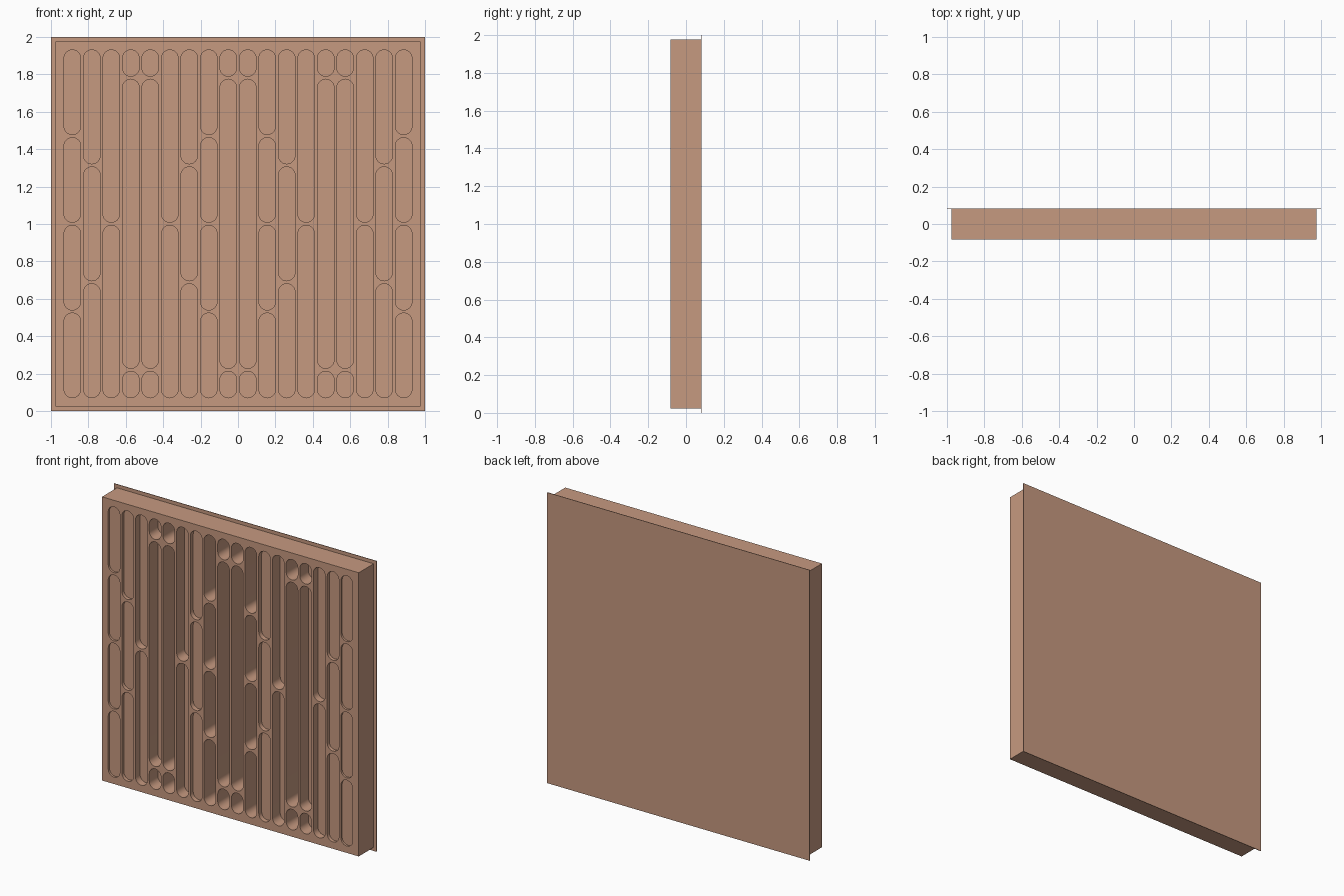
import bpy, bmesh, math

if "Cube" in bpy.data.objects:
    bpy.data.objects.remove(bpy.data.objects["Cube"])

# One flat colour for the whole panel
wood = bpy.data.materials.new("tan_wood")
wood.diffuse_color = (0.565, 0.32, 0.216, 1)
wood.use_nodes = True
wood.node_tree.nodes["Principled BSDF"].inputs["Base Color"].default_value = wood.diffuse_color

HALF_DEPTH = 0.083
PITCH = 0.1042
RADIUS = 0.0445
LOW, HIGH, GAP = 0.071, 1.931, 0.016


def box(name, lo, hi):
    mesh = bpy.data.meshes.new(name)
    obj = bpy.data.objects.new(name, mesh)
    bpy.context.collection.objects.link(obj)
    bm = bmesh.new()
    bmesh.ops.create_cube(bm, size=1)
    for v in bm.verts:
        v.co = [a + (b - a) * (c + 0.5) for a, b, c in zip(lo, hi, v.co)]
    bm.to_mesh(mesh)
    bm.free()
    mesh.materials.append(wood)
    return obj


def add_slot(bm, x, z0, z1, depth, steps=12):
    """Round-ended prism reaching from before the front face to the slot floor."""
    pts = []
    for zc, start in ((z1 - RADIUS, 0), (z0 + RADIUS, math.pi)):
        for i in range(steps + 1):
            a = start + math.pi * i / steps
            pts.append((x + RADIUS * math.cos(a), zc + RADIUS * math.sin(a)))
    front = [bm.verts.new((px, -HALF_DEPTH - 0.05, pz)) for px, pz in pts]
    floor = [bm.verts.new((px, -HALF_DEPTH + depth, pz)) for px, pz in pts]
    bm.faces.new(front)
    bm.faces.new(floor[::-1])
    n = len(pts)
    for i in range(n):
        j = (i + 1) % n
        bm.faces.new((front[j], front[i], floor[i], floor[j]))


def even_split(count):
    length = (HIGH - LOW - GAP * (count - 1)) / count
    return [(LOW + i * (length + GAP), LOW + i * (length + GAP) + length)
            for i in range(count)]


# Two ways to divide a column: equal slots, or a long slot with short end slots
SHORT = 0.141
capped = [(LOW, LOW + SHORT), (LOW + SHORT + GAP, HIGH - SHORT - GAP), (HIGH - SHORT, HIGH)]
four, three, two = even_split(4), even_split(3), even_split(2)
columns = [four, three, two, capped, capped, two, three, four, capped]

# Slotted body, with well depths following a quadratic residue sequence
body = box("slotted_body", (-0.977, -HALF_DEPTH, 0.024), (0.977, HALF_DEPTH - 0.004, 1.976))
bm = bmesh.new()
for n, slots in enumerate(columns):
    depth = 0.014 + 0.0088 * (n * n % 17)
    x = PITCH * (8.5 - n)
    for side in (-1, 1):
        for z0, z1 in slots:
            add_slot(bm, side * x, z0, z1, depth)
bmesh.ops.recalc_face_normals(bm, faces=bm.faces)
cut_mesh = bpy.data.meshes.new("slot_cutter")
bm.to_mesh(cut_mesh)
bm.free()
cut_mesh.materials.append(wood)
cutter = bpy.data.objects.new("slot_cutter", cut_mesh)
bpy.context.collection.objects.link(cutter)
cutter.hide_render = True

mod = body.modifiers.new("slots", 'BOOLEAN')
mod.operation = 'DIFFERENCE'
mod.solver = 'EXACT'
mod.object = cutter
bpy.context.view_layer.objects.active = body
body.select_set(True)
bpy.ops.object.modifier_apply(modifier=mod.name)
bpy.data.objects.remove(cutter)
bpy.ops.object.shade_smooth_by_angle(angle=math.radians(35))

# Thin backing sheet, slightly larger than the body
box("back_plate", (-1, HALF_DEPTH - 0.004, 0), (1, HALF_DEPTH, 2))
